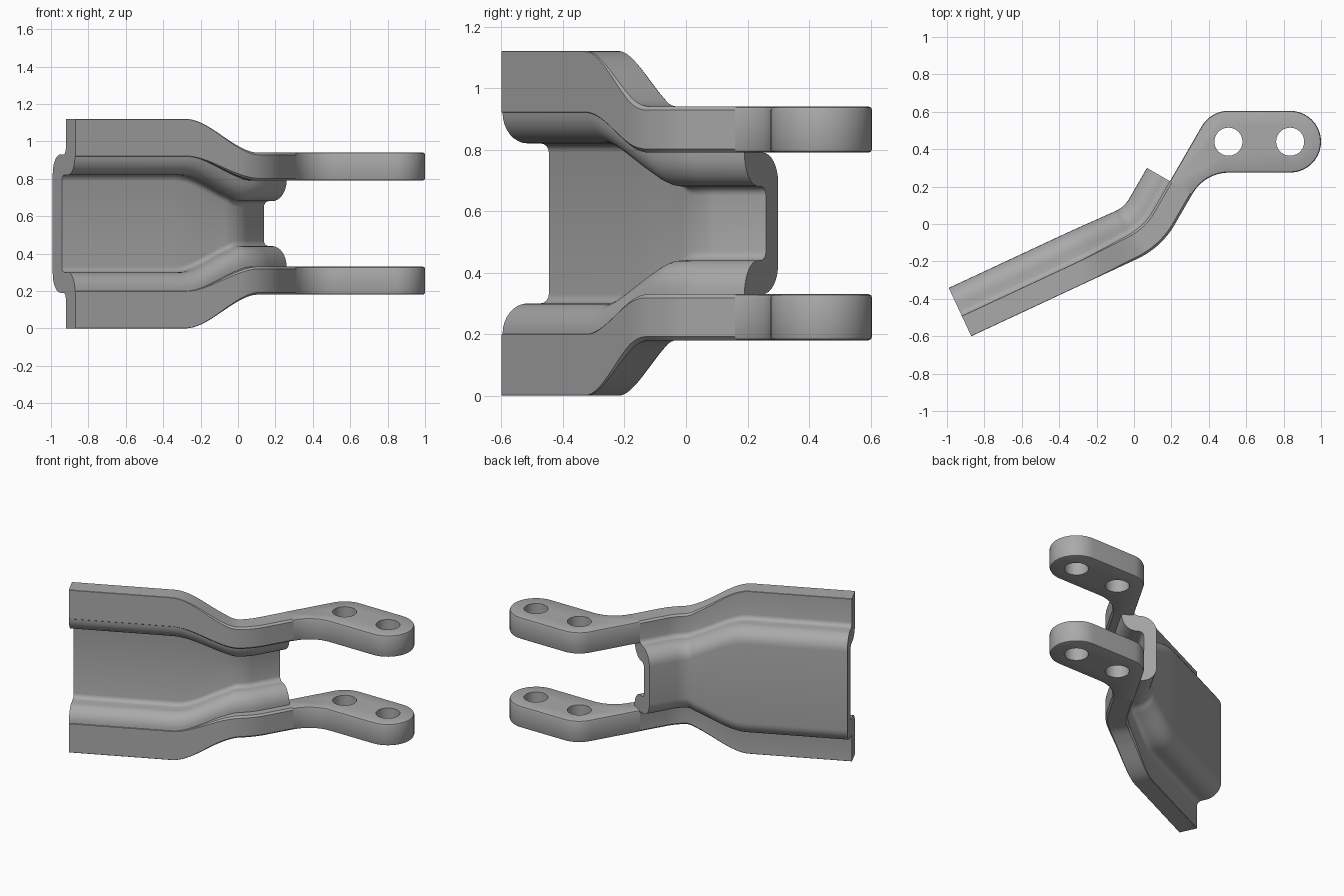
import bpy, bmesh, math
from mathutils import Vector

cube = bpy.data.objects.get("Cube")
if cube:
    bpy.data.objects.remove(cube, do_unlink=True)

MID = 0.56                      # height of the symmetry plane
A1, A2 = math.radians(25), math.radians(60)

grey = bpy.data.materials.new("cast grey")
grey.use_nodes = True
grey.diffuse_color = (0.4, 0.4, 0.4, 1)
grey.node_tree.nodes["Principled BSDF"].inputs["Base Color"].default_value = (0.4, 0.4, 0.4, 1)


def arc(cx, cy, rx, ry, a, b, n):
    """Points on an elliptical arc, angles in degrees."""
    steps = [math.radians(a + (b - a) * i / n) for i in range(n + 1)]
    return [(cx + rx * math.cos(t), cy + ry * math.sin(t)) for t in steps]


def finish(bm, name):
    bmesh.ops.recalc_face_normals(bm, faces=bm.faces)
    mesh = bpy.data.meshes.new(name)
    bm.to_mesh(mesh)
    bm.free()
    mesh.materials.append(grey)
    obj = bpy.data.objects.new(name, mesh)
    bpy.context.collection.objects.link(obj)
    return obj


def select_only(obj):
    bpy.ops.object.select_all(action='DESELECT')
    obj.select_set(True)
    bpy.context.view_layer.objects.active = obj


def smooth(obj):
    select_only(obj)
    bpy.ops.object.shade_smooth_by_angle(angle=math.radians(32))


# Channel: a flanged section swept along a bent path and narrowing on the way
def section(k):
    """(half height, depth) points, k = 0 wide end, k = 1 narrow end."""
    def mix(a, b):
        return a + (b - a) * k
    outer, inner, wall = mix(0.56, 0.38), mix(0.36, 0.23), mix(0.26, 0.12)
    drop, floor, c = mix(0.004, 0.06), mix(0.17, 0.20), mix(0.002, 0.012)
    back, skin, rear = mix(0.12, 0.138), mix(0.37, 0.23), mix(0.285, 0.28)
    pts = arc(wall - 0.03, floor - 0.03, 0.03, 0.03, 90, 0, 4)
    pts += arc(inner, drop + 0.09, inner - wall, 0.09, 180, 270, 8)
    pts += [(inner, c), (inner + c, 0), (outer - c, 0), (outer, c)]
    pts += [(outer, back - c), (outer - c, back)]
    pts += arc(skin + 0.03, back + 0.03, 0.03, 0.03, 270, 180, 4)
    pts += arc(skin - 0.1, rear - 0.1, 0.1, 0.1, 0, 90, 8)
    return pts


BEND, LEAD, TAIL, RADIUS = 0.98, 0.275, 0.188, 0.45


def path(s):
    """Position and heading on the front face at distance s."""
    u1 = Vector((math.cos(A1), math.sin(A1)))
    p = Vector((-0.87, -0.6)) + u1 * min(s, BEND)
    turn = min(max(s - BEND, 0) / LEAD, 1) * (A2 - A1)
    a = A1 + turn
    p += RADIUS * Vector((math.sin(a) - math.sin(A1), math.cos(A1) - math.cos(a)))
    p += Vector((math.cos(A2), math.sin(A2))) * max(s - BEND - LEAD, 0)
    return p, a


bm = bmesh.new()
stations = [0] + [0.65 + 0.605 * i / 32 for i in range(33)] + [BEND + LEAD + TAIL]
rings = []
for s in stations:
    t = min(max((s - 0.65) / 0.44, 0), 1)
    half = section(t * t * (3 - 2 * t))
    loop = half + [(-h, d) for h, d in reversed(half)]
    p, a = path(s)
    rings.append([bm.verts.new((p.x - d * math.sin(a), p.y + d * math.cos(a), MID + h))
                  for h, d in loop])
for r0, r1 in zip(rings, rings[1:]):
    for i in range(len(r0)):
        j = (i + 1) % len(r0)
        bm.faces.new((r0[i], r0[j], r1[j], r1[i]))
bm.faces.new(rings[0])
bm.faces.new(rings[-1])
smooth(finish(bm, "channel_body"))

# Arms: cranked lugs, each with two through holes
R, CY, X_NEAR, X_FAR = 0.165, 0.44, 0.505, 0.835
end, heading = path(stations[-1])
back_end = end + 0.138 * Vector((-math.sin(A2), math.cos(A2)))
fillet = arc(0.508, 0.05, 0.225, 0.225, 150, 90, 8)[1:]
outline = [tuple(end)] + fillet + arc(X_FAR, CY, R, R, -90, 90, 20)
outline += arc(X_NEAR, CY, R, R, 90, 150, 8) + [tuple(back_end)]


def arm(name, z0):
    bm = bmesh.new()
    low = [bm.verts.new((x, y, z0)) for x, y in outline]
    high = [bm.verts.new((x, y, z0 + 0.15)) for x, y in outline]
    n = len(low)
    bm.faces.new(low)
    bm.faces.new(high)
    for i in range(n):
        j = (i + 1) % n
        bm.faces.new((low[i], low[j], high[j], high[i]))
    bmesh.ops.recalc_face_normals(bm, faces=bm.faces)
    rims = [bm.edges.get((ring[i], ring[i + 1])) for ring in (low, high) for i in range(n - 1)]
    bmesh.ops.bevel(bm, geom=rims, offset=0.012, segments=2, profile=0.5, affect='EDGES')
    obj = finish(bm, name)
    for x in (X_NEAR, X_FAR):
        bpy.ops.mesh.primitive_cylinder_add(vertices=40, radius=0.075, depth=0.4,
                                            location=(x, CY, z0 + 0.075))
        cutter = bpy.context.object
        cutter.hide_render = True
        mod = obj.modifiers.new("hole", 'BOOLEAN')
        mod.object, mod.operation, mod.solver = cutter, 'DIFFERENCE', 'EXACT'
        select_only(obj)
        bpy.ops.object.modifier_apply(modifier=mod.name)
        bpy.data.objects.remove(cutter, do_unlink=True)
    smooth(obj)


arm("upper_arm", MID + 0.23)
arm("lower_arm", MID - 0.38)
